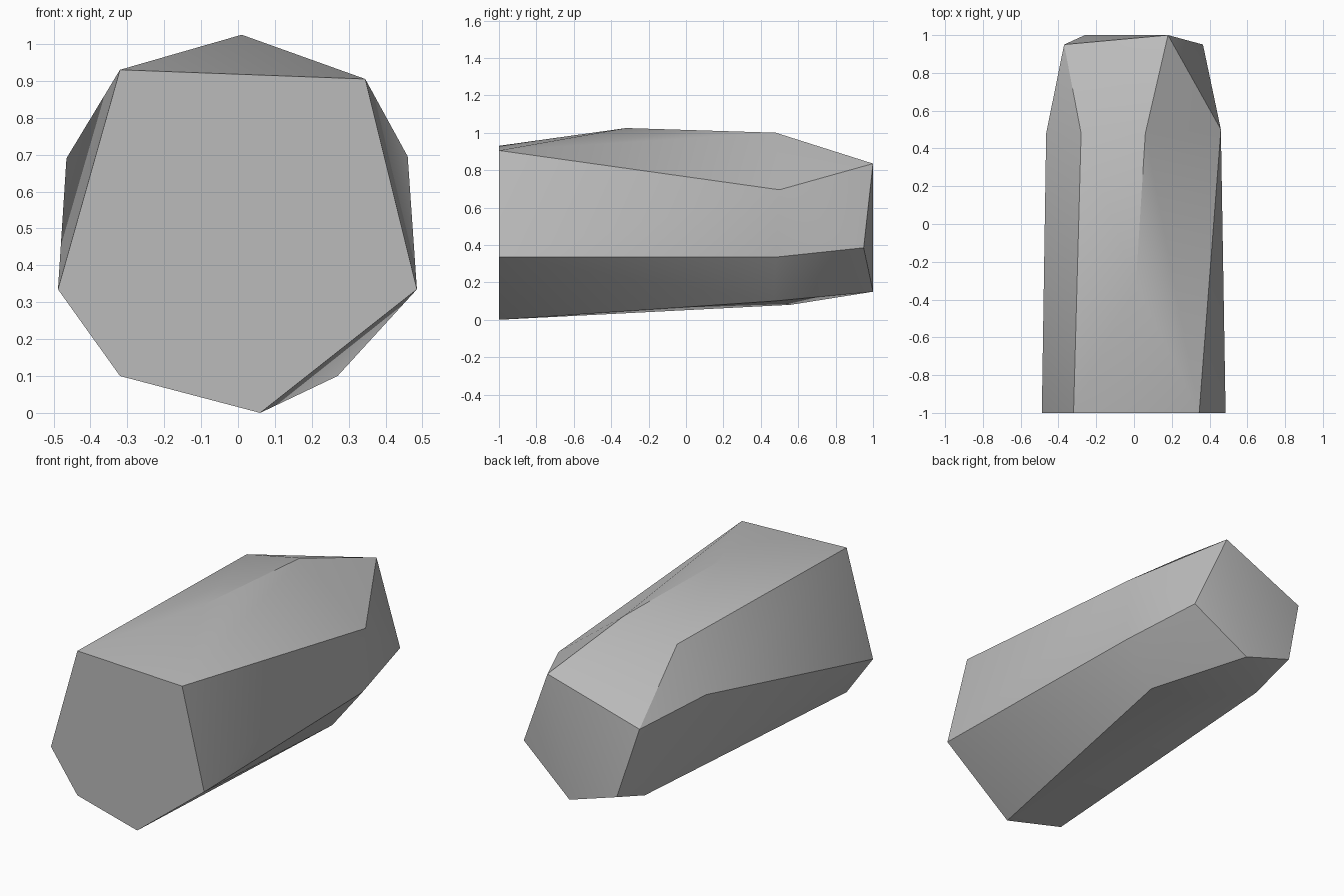
import bpy, bmesh, math

cube = bpy.data.objects.get("Cube")
if cube:
    bpy.data.objects.remove(cube)

# One plain stone colour
stone = bpy.data.materials.new("stone_grey")
stone.use_nodes = True
colour = (0.5, 0.5, 0.5, 1)
stone.diffuse_color = colour
stone.node_tree.nodes["Principled BSDF"].inputs["Base Color"].default_value = colour

# Flat-cut front end: (x, z) outline at y = -1
front_cut = [(-0.32, 0.93), (0.345, 0.905), (0.485, 0.335),
             (0.06, 0.0), (-0.32, 0.10), (-0.488, 0.335)]
# Crest and shoulders along the body
shoulders = [(0.01, -0.32, 1.025), (0.06, 0.48, 1.0), (-0.28, 0.48, 0.93),
             (-0.465, 0.48, 0.69), (0.46, 0.50, 0.695), (0.455, 0.48, 0.335)]
# Underside bulge
underside = [(0.27, 0.47, 0.10), (0.04, 0.56, 0.08), (-0.25, 0.73, 0.15)]
# Chipped back end
back_end = [(0.18, 1.0, 0.835), (0.365, 0.95, 0.385), (0.04, 1.0, 0.15),
            (-0.26, 1.0, 0.245), (-0.37, 0.95, 0.645)]

# Wrap the corners in one chiselled shell
bm = bmesh.new()
for corner in [(x, -1, z) for x, z in front_cut] + shoulders + underside + back_end:
    bm.verts.new(corner)
bmesh.ops.convex_hull(bm, input=bm.verts[:])
bmesh.ops.dissolve_limit(bm, angle_limit=math.radians(0.5),
                         verts=bm.verts[:], edges=bm.edges[:])
bmesh.ops.recalc_face_normals(bm, faces=bm.faces[:])
mesh = bpy.data.meshes.new("rock")
bm.to_mesh(mesh)
bm.free()
mesh.materials.append(stone)

rock = bpy.data.objects.new("rock", mesh)
bpy.context.collection.objects.link(rock)

# Soft shading within broad facets, crisp main ridges
bpy.ops.object.select_all(action='DESELECT')
rock.select_set(True)
bpy.context.view_layer.objects.active = rock
bpy.ops.object.shade_smooth_by_angle(angle=math.radians(30))
